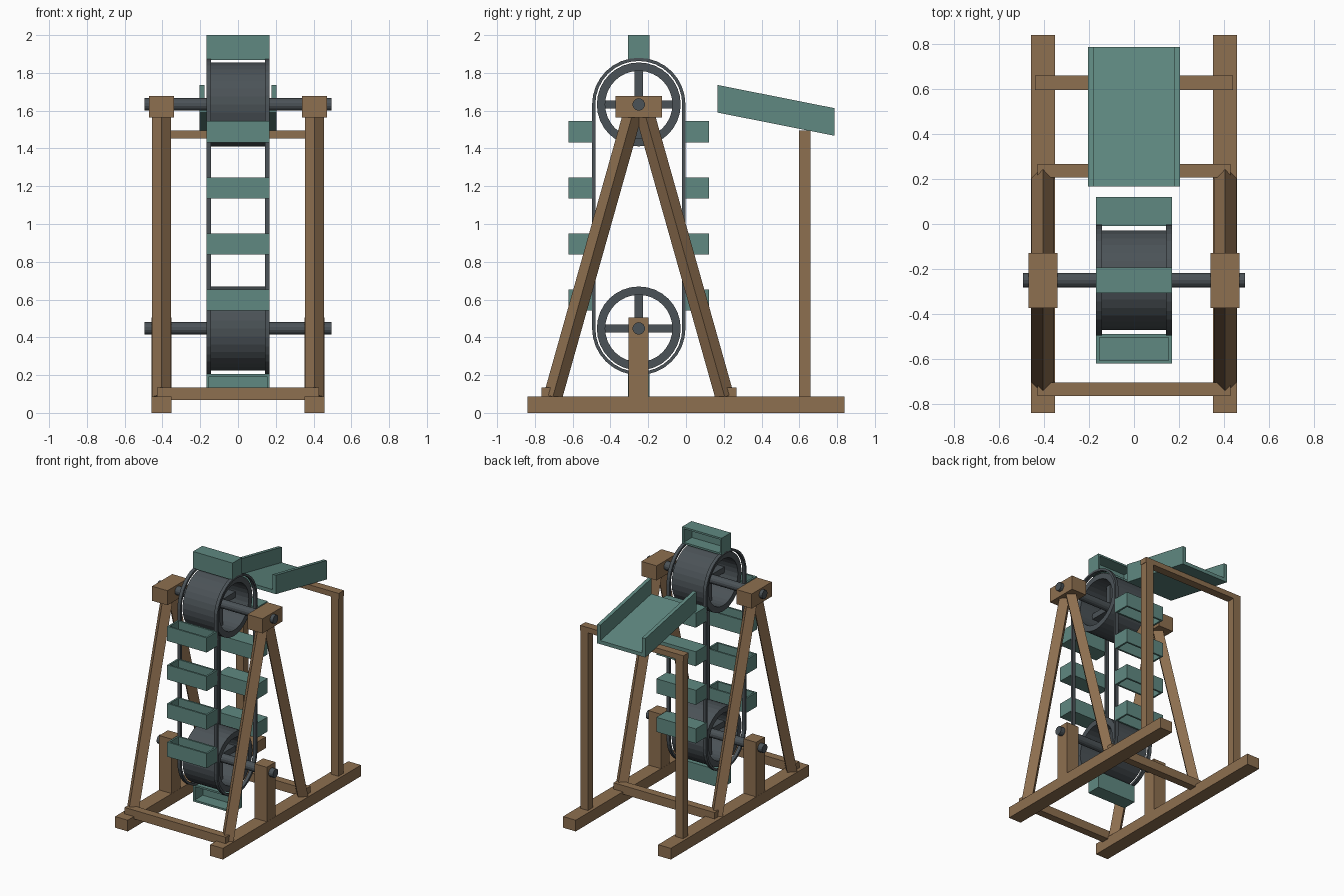
import bpy, bmesh
from math import pi, sin, cos
from mathutils import Matrix, Vector

if "Cube" in bpy.data.objects:
    bpy.data.objects.remove(bpy.data.objects["Cube"])


def material(name, rgb):
    m = bpy.data.materials.new(name)
    m.diffuse_color = (*rgb, 1)
    m.use_nodes = True
    m.node_tree.nodes["Principled BSDF"].inputs["Base Color"].default_value = m.diffuse_color
    return m


WOOD = material("wood", (0.27, 0.16, 0.08))
TEAL = material("teal_paint", (0.115, 0.25, 0.22))
IRON = material("dark_iron", (0.07, 0.085, 0.095))
SY, TOP, LOW, SX = -0.25, 1.633, 0.447, 0.405  # shaft y, shaft heights, frame x


def finish(name, bm, mat):
    bmesh.ops.recalc_face_normals(bm, faces=bm.faces)
    me = bpy.data.meshes.new(name)
    bm.to_mesh(me)
    bm.free()
    me.materials.append(mat)
    ob = bpy.data.objects.new(name, me)
    bpy.context.collection.objects.link(ob)
    return ob


def add_box(bm, lo, hi):
    lo, hi = Vector(lo), Vector(hi)
    bmesh.ops.create_cube(bm, size=1, matrix=Matrix.Translation((lo + hi) / 2)
                          @ Matrix.Diagonal((*(hi - lo), 1)))


def box(name, lo, hi, mat=WOOD):
    bm = bmesh.new()
    add_box(bm, lo, hi)
    return finish(name, bm, mat)


def rod(name, a, b, r, sides, mat):
    a, b = Vector(a), Vector(b)
    d = b - a
    # keeps one cross-section vertex on the x axis, so 4 sides gives a diamond
    z = d.normalized()
    x = Vector((1, 0, 0)) if abs(z.x) < 0.9 else Vector((0, 1, 0))
    y = z.cross(x)
    rot = Matrix((x, y, z)).transposed().to_4x4()
    bm = bmesh.new()
    bmesh.ops.create_cone(bm, cap_ends=True, segments=sides, radius1=r, radius2=r,
                          depth=d.length, matrix=Matrix.Translation((a + b) / 2) @ rot)
    return finish(name, bm, mat)


def band(name, outer, inner, x0, x1, mat):
    """Closed band between two matching yz loops, running from x0 to x1."""
    bm = bmesh.new()
    rings = [[bm.verts.new((x, y, z)) for y, z in loop]
             for x, loop in ((x0, outer), (x1, outer), (x1, inner), (x0, inner))]
    n = len(outer)
    for k in range(4):
        p, q = rings[k], rings[(k + 1) % 4]
        for i in range(n):
            j = (i + 1) % n
            bm.faces.new((p[i], p[j], q[j], q[i]))
    return finish(name, bm, mat)


def circle(r, zc, n=32):
    return [(SY + r * cos(2 * pi * i / n), zc + r * sin(2 * pi * i / n)) for i in range(n)]


def stadium(r, n=16):
    pts = []
    for zc, start in ((TOP, 0), (LOW, pi)):
        pts += [(SY + r * cos(start + pi * i / n), zc + r * sin(start + pi * i / n))
                for i in range(n + 1)]
    return pts


# frame, mirrored left and right
for side, s in (("left", -1), ("right", 1)):
    def sbox(name, half, y0, y1, z0, z1):
        box(f"{side}_{name}", (s * SX - half, y0, z0), (s * SX + half, y1, z1))
    sbox("skid", 0.054, -0.84, 0.84, 0, 0.086)
    sbox("lower_bearing_post", 0.053, -0.304, -0.198, 0.08, 0.505)
    sbox("upper_bearing_block", 0.065, -0.373, -0.128, 1.565, 1.677)
    sbox("chute_post", 0.032, 0.597, 0.66, 0.08, 1.49)
    for end, t in (("front", -1), ("back", 1)):
        rod(f"{side}_{end}_leg", (s * SX, SY + t * 0.455, 0.085),
            (s * SX, SY + t * 0.025, 1.61), 0.05, 4, WOOD)
box("front_cross_beam", (-0.43, -0.765, 0.068), (0.43, -0.705, 0.135))
box("back_cross_beam", (-0.43, 0.207, 0.068), (0.43, 0.267, 0.135))
box("chute_cross_bar", (-0.44, 0.597, 1.453), (0.44, 0.66, 1.494))

# drums with spokes on shafts
for name, z in (("upper", TOP), ("lower", LOW)):
    rod(f"{name}_shaft", (-0.495, SY, z), (0.495, SY, z), 0.033, 14, IRON)
    band(f"{name}_drum", circle(0.222, z), circle(0.178, z), -0.142, 0.142, IRON)
    bm = bmesh.new()
    add_box(bm, (-0.03, SY - 0.19, z - 0.022), (0.03, SY + 0.19, z + 0.022))
    add_box(bm, (-0.03, SY - 0.022, z - 0.19), (0.03, SY + 0.022, z + 0.19))
    finish(f"{name}_drum_spokes", bm, IRON)

# two lifting straps
for side, s in (("left", -1), ("right", 1)):
    band(f"{side}_strap", stadium(0.247), stadium(0.23), s * 0.142, s * 0.168, IRON)


def bucket(name, y, z, turn):
    """Open box: back wall on the strap, depth outward (-y), mouth up, then turned about x."""
    w, d, h, t = 0.168, 0.131, 0.112, 0.014
    bm = bmesh.new()
    outer = [(-w, -d), (w, -d), (w, 0), (-w, 0)]
    inner = [(-w + t, -d + t), (w - t, -d + t), (w - t, -t), (-w + t, -t)]
    loops = [[bm.verts.new((a, b, c)) for a, b in pts] for pts, c in
             ((outer, -h / 2), (outer, h / 2), (inner, h / 2), (inner, -h / 2 + t))]
    for p, q in zip(loops, loops[1:]):
        for i in range(4):
            j = (i + 1) % 4
            bm.faces.new((p[i], p[j], q[j], q[i]))
    bm.faces.new(loops[0])
    bm.faces.new(loops[3])
    bm.transform(Matrix.Translation((0, y, z)) @ Matrix.Rotation(turn, 4, 'X'))
    finish(name, bm, TEAL)


# buckets rise at the front, tip over the top and return upside down
R = 0.24
for i in range(4):
    z = 0.597 + i * 0.297
    bucket(f"rising_bucket_{i + 1}", SY - R, z, 0)
    bucket(f"returning_bucket_{i + 1}", SY + R, z, pi)
bucket("top_bucket", SY, TOP + R - 0.004, -pi / 2)
bucket("bottom_bucket", SY, LOW - R, pi / 2)

# sloping chute with plumb ends
bm = bmesh.new()
W, T, H, F = 0.205, 0.027, 0.146, 0.028
prof = [(-W, 0), (W, 0), (W, H), (W - T, H), (W - T, F), (-W + T, F), (-W + T, H), (-W, H)]
ends = [[bm.verts.new((x, y, z0 + h)) for x, h in prof]
        for y, z0 in ((0.167, 1.59), (0.787, 1.467))]
for i in range(8):
    j = (i + 1) % 8
    bm.faces.new((ends[0][i], ends[0][j], ends[1][j], ends[1][i]))
for e in ends:
    bm.faces.new(e)
finish("chute", bm, TEAL)
